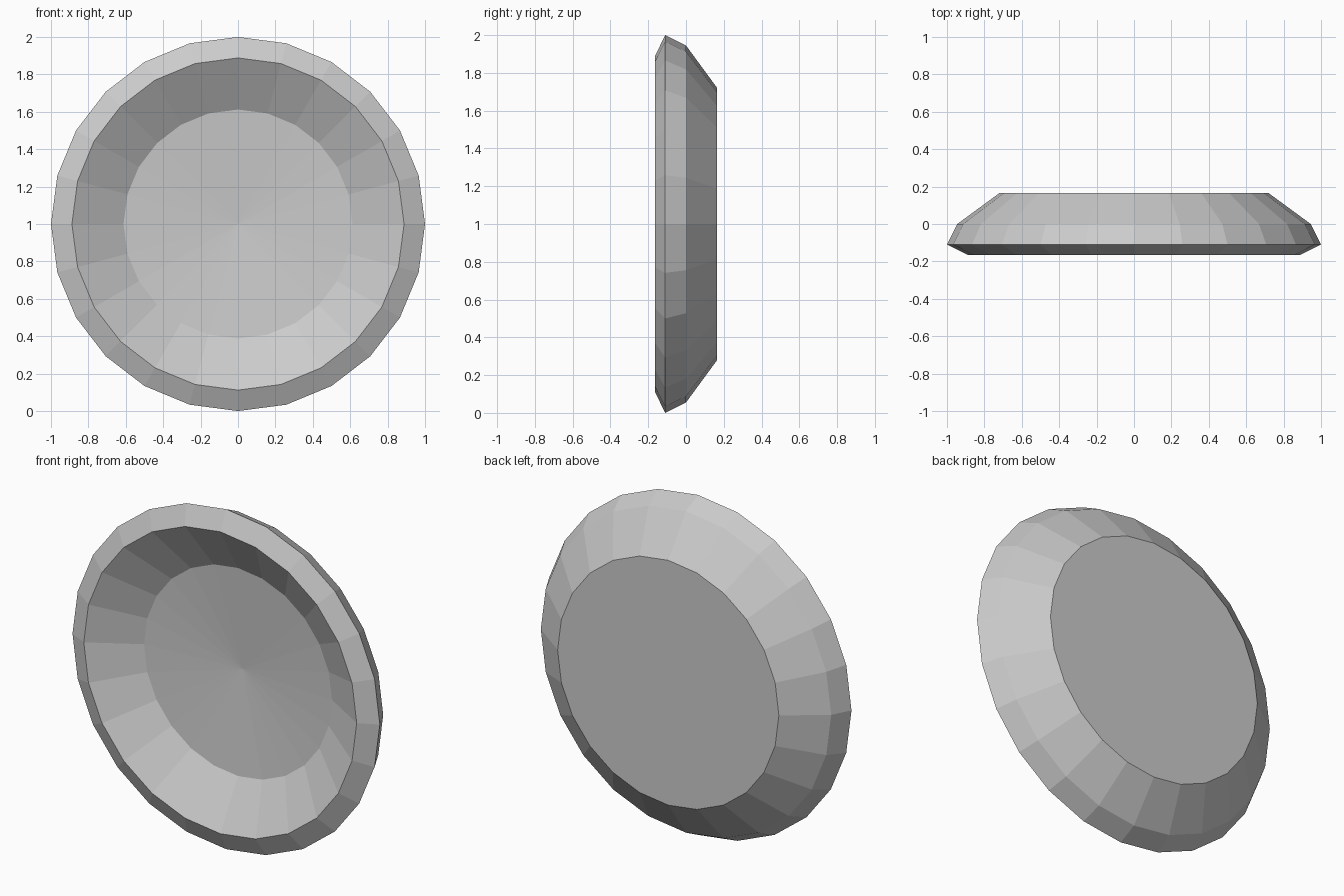
import bpy, bmesh
from math import sin, cos, tau

if "Cube" in bpy.data.objects:
    bpy.data.objects.remove(bpy.data.objects["Cube"])

SIDES = 24
CENTRE_Z = 1.0
# Dish profile as (radius, y): back edge, outer wall, rim, inner slope, floor edge
PROFILE = [(0.72, 0.165), (0.945, 0.0), (1.0, -0.11), (0.888, -0.165), (0.612, 0.0)]
FLOOR_CENTRE_Y = 0.045

bm = bmesh.new()


def ring(radius, y):
    return [bm.verts.new((radius * sin(tau * i / SIDES), y,
                          CENTRE_Z + radius * cos(tau * i / SIDES)))
            for i in range(SIDES)]


rings = [ring(r, y) for r, y in PROFILE]

# Outer wall, rim and inner slope
for a, b in zip(rings, rings[1:]):
    for i in range(SIDES):
        j = (i + 1) % SIDES
        bm.faces.new((a[i], a[j], b[j], b[i]))

# Flat back
bm.faces.new(rings[0])

# Shallow conical floor of the dish
apex = bm.verts.new((0, FLOOR_CENTRE_Y, CENTRE_Z))
for i in range(SIDES):
    bm.faces.new((rings[-1][i], rings[-1][(i + 1) % SIDES], apex))

bmesh.ops.recalc_face_normals(bm, faces=bm.faces)
mesh = bpy.data.meshes.new("dish")
bm.to_mesh(mesh)
bm.free()
bpy.context.collection.objects.link(bpy.data.objects.new("dish", mesh))
